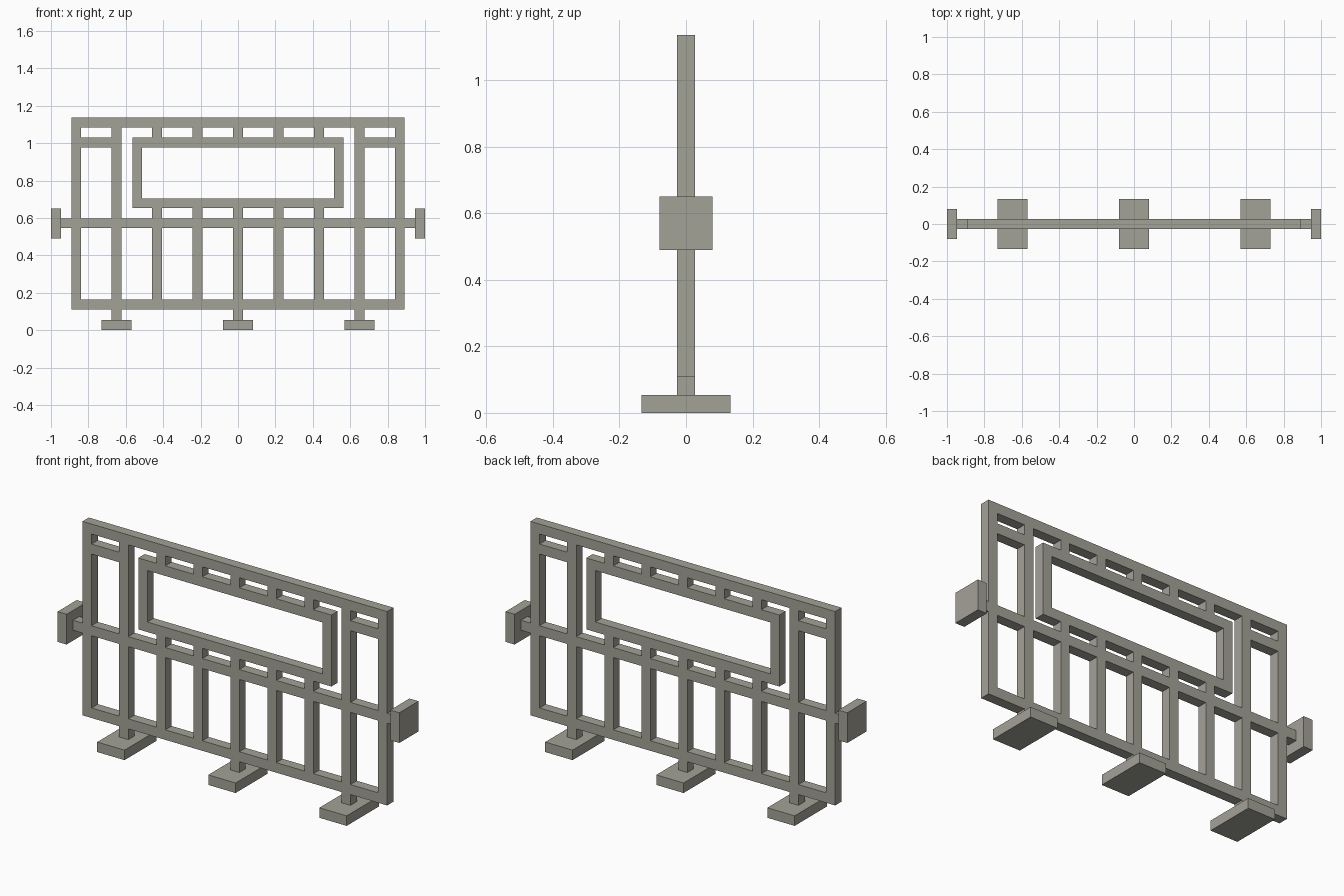
import bpy
import bmesh

cube = bpy.data.objects.get("Cube")
if cube:
    bpy.data.objects.remove(cube, do_unlink=True)

# Single painted-metal colour
paint = bpy.data.materials.new("warm_grey_paint")
paint.use_nodes = True
grey = (0.37, 0.36, 0.31, 1)
paint.diffuse_color = grey
paint.node_tree.nodes["Principled BSDF"].inputs["Base Color"].default_value = grey

BAR = 0.053            # square bar section
HALF = BAR / 2
BOTTOM, TOP = 0.11, 1.136
MID = 0.545            # underside of the middle rail
PANEL_LOW, PANEL_TOP = 0.652, 1.03
PANEL_X = 0.565
POST_X, SIDE_X = 0.65, 0.865
FOOT_H = 0.053


def box(name, x, z, depth=BAR):
    """Box spanning x and z ranges, centred on y = 0."""
    bm = bmesh.new()
    bmesh.ops.create_cube(bm, size=1)
    bmesh.ops.scale(bm, vec=(x[1] - x[0], depth, z[1] - z[0]), verts=bm.verts)
    bmesh.ops.translate(bm, vec=((x[0] + x[1]) / 2, 0, (z[0] + z[1]) / 2), verts=bm.verts)
    mesh = bpy.data.meshes.new(name)
    bm.to_mesh(mesh)
    bm.free()
    mesh.materials.append(paint)
    obj = bpy.data.objects.new(name, mesh)
    bpy.context.collection.objects.link(obj)
    return obj


def upright(name, x, z):
    return box(name, (x - HALF, x + HALF), z)


def rail(name, x, z):
    return box(name, x, (z, z + BAR))


# Outer frame and middle rail, which runs out to the end plates
inner = SIDE_X - HALF
rail("top_rail", (-inner, inner), TOP - BAR)
rail("bottom_rail", (-inner, inner), BOTTOM)
rail("middle_rail", (-0.947, 0.947), MID)

# Sign panel frame
rail("panel_top", (-PANEL_X, PANEL_X), PANEL_TOP - BAR)
rail("panel_bottom", (-PANEL_X, PANEL_X), PANEL_LOW)

# Mirrored parts
for side, s in (("left", 1), ("right", -1)):
    def span(a, b):
        return tuple(sorted((s * a, s * b)))

    upright(side + "_frame_side", s * SIDE_X, (BOTTOM, TOP))
    upright(side + "_post", s * POST_X, (FOOT_H, TOP - BAR))
    upright(side + "_panel_side", s * (PANEL_X - HALF), (PANEL_LOW + BAR, PANEL_TOP - BAR))
    rail(side + "_short_rail", span(POST_X + HALF, inner), PANEL_TOP - BAR)
    box(side + "_end_plate", span(0.947, 1), (0.49, 0.65), 0.16)

# Balusters, broken by the rails and the panel
for i in range(-2, 3):
    x = i * 0.2165
    upright("lower_baluster", x, (BOTTOM + BAR, MID))
    upright("panel_support", x, (MID + BAR, PANEL_LOW))
    upright("upper_baluster", x, (PANEL_TOP, TOP - BAR))
upright("centre_leg", 0, (FOOT_H, BOTTOM))

# Feet
for name, x in (("right", -POST_X), ("centre", 0), ("left", POST_X)):
    box(name + "_foot", (x - 0.08, x + 0.08), (0, FOOT_H), 0.268)
